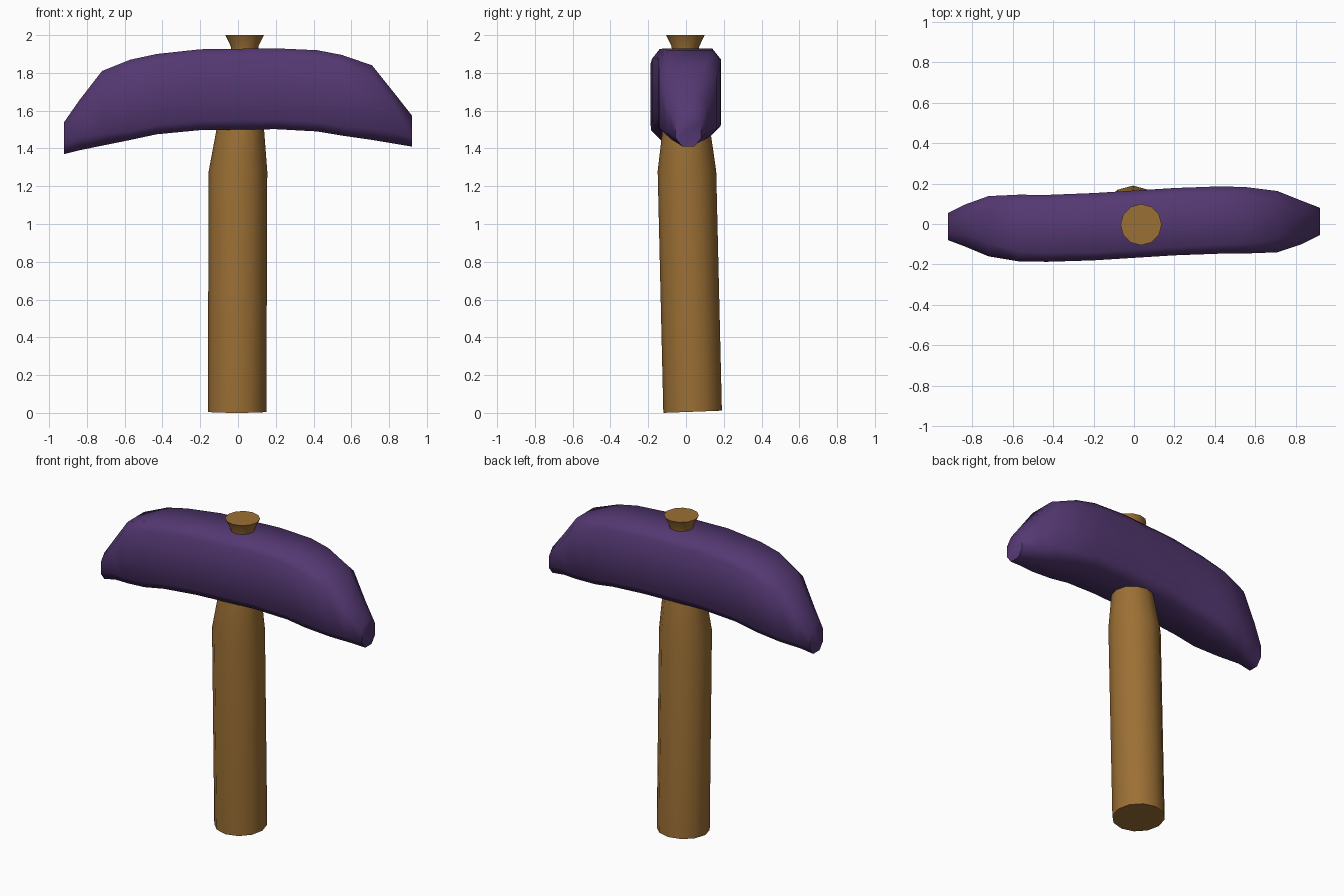
import bpy, bmesh, math

if "Cube" in bpy.data.objects:
    bpy.data.objects.remove(bpy.data.objects["Cube"])


def material(name, color):
    m = bpy.data.materials.new(name)
    m.diffuse_color = (*color, 1)
    m.use_nodes = True
    m.node_tree.nodes["Principled BSDF"].inputs["Base Color"].default_value = m.diffuse_color
    return m


def loft(name, rings, mat, angle):
    """Skin a list of closed rings, capping both ends."""
    bm = bmesh.new()
    loops = [[bm.verts.new(p) for p in ring] for ring in rings]
    n = len(loops[0])
    for a, b in zip(loops, loops[1:]):
        for i in range(n):
            j = (i + 1) % n
            bm.faces.new((a[i], a[j], b[j], b[i]))
    bm.faces.new(loops[0][::-1])
    bm.faces.new(loops[-1])
    bmesh.ops.recalc_face_normals(bm, faces=bm.faces)
    mesh = bpy.data.meshes.new(name)
    bm.to_mesh(mesh)
    bm.free()
    mesh.materials.append(mat)
    ob = bpy.data.objects.new(name, mesh)
    bpy.context.collection.objects.link(ob)
    bpy.ops.object.select_all(action='DESELECT')
    ob.select_set(True)
    bpy.context.view_layer.objects.active = ob
    bpy.ops.object.shade_smooth_by_angle(angle=math.radians(angle))
    return ob


def circle(cx, cy, z, r, tilt=0.0, n=12):
    ring = []
    for i in range(n):
        a = math.tau * i / n
        y = r * math.sin(a)
        ring.append((cx + r * math.cos(a), cy + y, z + tilt * y))
    return ring


def section(x, y0, y1, z0, z1, cy, cz):
    """Rectangle with chamfered corners, across the head."""
    return [(x, y0 + cy, z0), (x, y1 - cy, z0), (x, y1, z0 + cz), (x, y1, z1 - cz),
            (x, y1 - cy, z1), (x, y0 + cy, z1), (x, y0, z1 - cz), (x, y0, z0 + cz)]


wood = material("wood", (0.33, 0.16, 0.035))
purple = material("purple", (0.09, 0.04, 0.17))

# Handle: leaning shaft, tapered through the head, flared at the top
loft("handle", [
    circle(-0.005, 0.035, 0.006, 0.155, 0.038),
    circle(0.0, 0.005, 1.28, 0.155),
    circle(0.012, 0.002, 1.50, 0.126),
    circle(0.035, -0.003, 1.90, 0.07),
    circle(0.035, -0.003, 1.94, 0.073),
    circle(0.035, -0.003, 2.00, 0.102),
], wood, 35)

# Head: drooping bar, slightly twisted in plan, narrowing at both ends
loft("head", [section(*s) for s in (
    (-0.92, -0.08, 0.055, 1.37, 1.54, 0.035, 0.045),
    (-0.84, -0.11, 0.095, 1.39, 1.655, 0.06, 0.06),
    (-0.72, -0.16, 0.138, 1.415, 1.81, 0.065, 0.06),
    (-0.57, -0.185, 0.145, 1.445, 1.87, 0.05, 0.05),
    (-0.43, -0.187, 0.144, 1.475, 1.90, 0.045, 0.05),
    (-0.20, -0.18, 0.153, 1.497, 1.925, 0.04, 0.05),
    (0.20, -0.155, 0.178, 1.502, 1.93, 0.04, 0.05),
    (0.42, -0.147, 0.186, 1.49, 1.92, 0.045, 0.05),
    (0.55, -0.146, 0.183, 1.468, 1.895, 0.05, 0.05),
    (0.71, -0.14, 0.163, 1.445, 1.84, 0.065, 0.06),
    (0.83, -0.10, 0.115, 1.425, 1.69, 0.06, 0.06),
    (0.92, -0.055, 0.08, 1.41, 1.575, 0.035, 0.045))], purple, 60)
